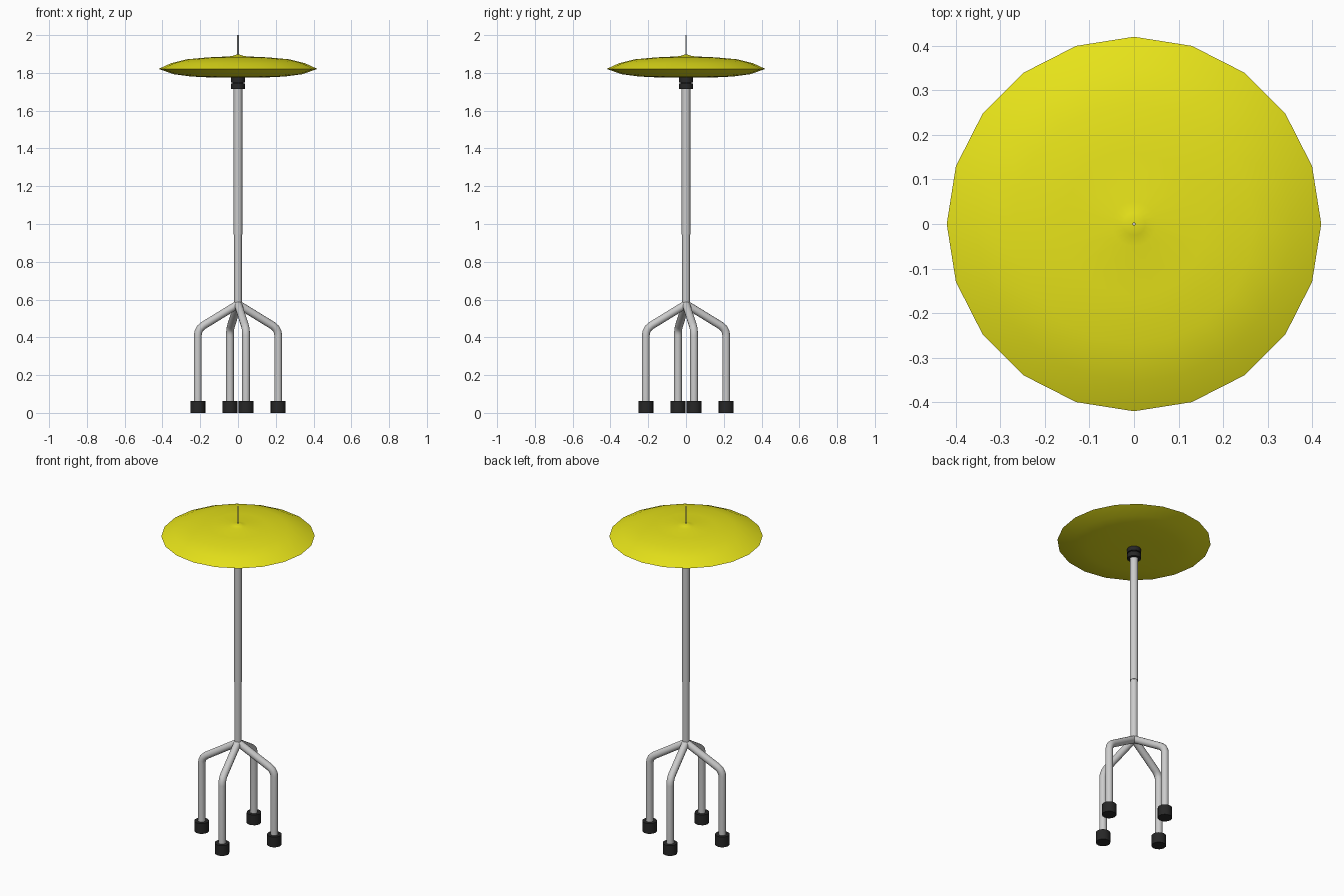
import bpy, bmesh, math

if "Cube" in bpy.data.objects:
    bpy.data.objects.remove(bpy.data.objects["Cube"])


def material(name, rgb):
    m = bpy.data.materials.new(name)
    m.diffuse_color = (*rgb, 1)
    m.use_nodes = True
    m.node_tree.nodes["Principled BSDF"].inputs["Base Color"].default_value = m.diffuse_color
    return m


YELLOW = material("yellow", (0.80, 0.77, 0.01))
BLACK = material("black", (0.02, 0.02, 0.02))


def shade(ob, angle):
    bpy.ops.object.select_all(action='DESELECT')
    ob.select_set(True)
    bpy.context.view_layer.objects.active = ob
    bpy.ops.object.shade_smooth_by_angle(angle=math.radians(angle))


def lathe(name, profile, sides, mat=None, loc=(0, 0), angle=40):
    """Revolve (radius, z) points around the vertical axis."""
    bm = bmesh.new()
    rings = []
    for r, z in profile:
        n = sides if r > 0 else 1
        rings.append([bm.verts.new((loc[0] + r * math.cos(math.tau * i / sides),
                                    loc[1] + r * math.sin(math.tau * i / sides), z))
                      for i in range(n)])
    for a, b in zip(rings, rings[1:]):
        for i in range(sides):
            j = (i + 1) % sides
            quad = [a[i % len(a)], a[j % len(a)], b[j % len(b)], b[i % len(b)]]
            bm.faces.new(list(dict.fromkeys(quad)))
    bmesh.ops.recalc_face_normals(bm, faces=bm.faces)
    me = bpy.data.meshes.new(name)
    bm.to_mesh(me)
    bm.free()
    if mat:
        me.materials.append(mat)
    ob = bpy.data.objects.new(name, me)
    bpy.context.collection.objects.link(ob)
    shade(ob, angle)
    return ob


def cylinder(name, r, z0, z1, sides=16, mat=None, loc=(0, 0)):
    return lathe(name, [(0, z0), (r, z0), (r, z1), (0, z1)], sides, mat, loc)


def tube(name, points, r):
    """Round tube along a path."""
    cu = bpy.data.curves.new(name, 'CURVE')
    cu.dimensions = '3D'
    cu.bevel_depth = r
    cu.bevel_resolution = 4
    cu.use_fill_caps = True
    sp = cu.splines.new('POLY')
    sp.points.add(len(points) - 1)
    for p, co in zip(sp.points, points):
        p.co = (*co, 1)
    ob = bpy.data.objects.new(name, cu)
    bpy.context.collection.objects.link(ob)
    bpy.ops.object.select_all(action='DESELECT')
    ob.select_set(True)
    bpy.context.view_layer.objects.active = ob
    bpy.ops.object.convert(target='MESH')
    shade(bpy.context.object, 40)


# Four bent legs with rubber feet
LEG_R = 0.217
leg_path = [(0, 0.575), (0.188, 0.462), (0.205, 0.447), (0.214, 0.43), (LEG_R, 0.41), (LEG_R, 0.03)]
for k in range(4):
    a = math.radians(11.3 + 90 * k)
    c, s = math.cos(a), math.sin(a)
    tube(f"leg_{k + 1}", [(r * c, r * s, z) for r, z in leg_path], 0.021)
    cylinder(f"foot_{k + 1}", 0.04, 0, 0.062, mat=BLACK, loc=(LEG_R * c, LEG_R * s))

# Two-part pole
cylinder("lower_pole", 0.0205, 0.56, 0.96)
cylinder("upper_pole", 0.023, 0.945, 1.78)

# Collars under the disc
cylinder("lower_collar", 0.038, 1.715, 1.744, mat=BLACK)
cylinder("collar_neck", 0.03, 1.74, 1.755, mat=BLACK)
cylinder("upper_collar", 0.038, 1.75, 1.782, mat=BLACK)

# Lens-shaped disc with a small peak
lathe("disc", [(0, 1.775), (0.15, 1.776), (0.25, 1.781), (0.34, 1.793), (0.42, 1.821),
               (0.355, 1.851), (0.27, 1.872), (0.16, 1.882), (0.05, 1.887),
               (0.025, 1.891), (0, 1.899)], 20, YELLOW, angle=35)

# Thin spike on top
cylinder("spike", 0.004, 1.88, 2.0, sides=6)
